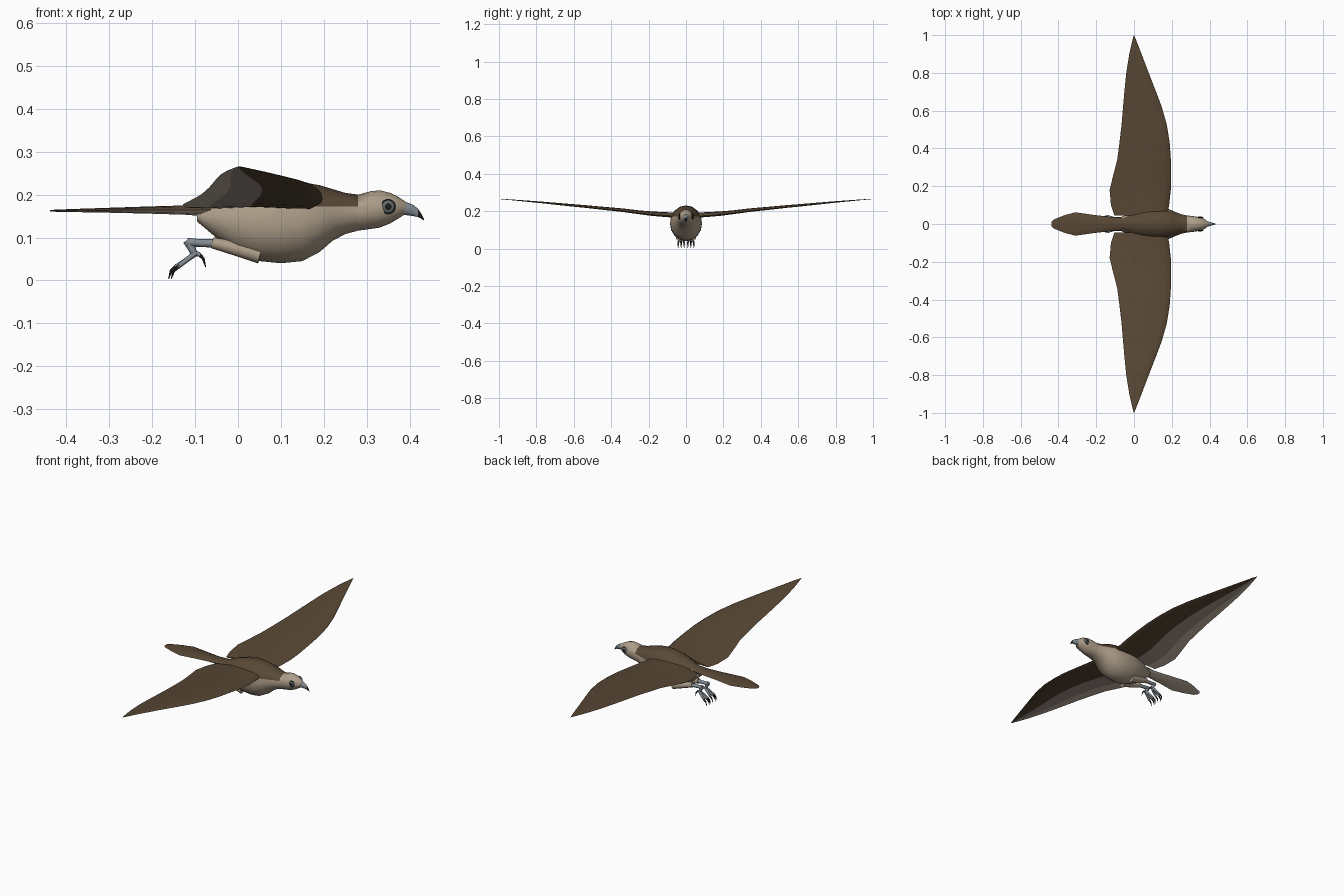
import bpy, bmesh, math
from mathutils import Vector

if bpy.data.objects.get("Cube"):
    bpy.data.objects.remove(bpy.data.objects["Cube"], do_unlink=True)


def material(name, r, g, b):
    m = bpy.data.materials.new(name)
    m.use_nodes = True
    m.diffuse_color = (r, g, b, 1)
    m.node_tree.nodes["Principled BSDF"].inputs["Base Color"].default_value = (r, g, b, 1)
    return m


CREAM = material("cream feathers", .42, .34, .25)
PALE = material("pale under feathers", .60, .50, .39)
BROWN = material("brown feathers", .10, .065, .036)
GREY = material("grey flight feathers", .38, .31, .27)
SKIN = material("blue grey skin", .23, .265, .295)
BLACK = material("black claw", .012, .012, .012)
IRIS = material("grey iris", .13, .15, .155)


def finish(name, bm, mats, mirror=False, angle=50):
    bmesh.ops.recalc_face_normals(bm, faces=bm.faces)
    mesh = bpy.data.meshes.new(name)
    bm.to_mesh(mesh)
    bm.free()
    ob = bpy.data.objects.new(name, mesh)
    bpy.context.collection.objects.link(ob)
    for m in mats:
        mesh.materials.append(m)
    if mirror:
        ob.modifiers.new("Mirror", "MIRROR").use_axis = (False, True, False)
    bpy.ops.object.select_all(action="DESELECT")
    bpy.context.view_layer.objects.active = ob
    ob.select_set(True)
    bpy.ops.object.shade_smooth_by_angle(angle=math.radians(angle))
    return ob


def loft(bm, rings, rule=None):
    """Skin closed rings of equal length; rule(i) gives the material of side i."""
    rows = [[bm.verts.new(p) for p in ring] for ring in rings]
    n = len(rows[0])
    for a, b in zip(rows, rows[1:]):
        for i in range(n):
            j = (i + 1) % n
            f = bm.faces.new((a[i], a[j], b[j], b[i]))
            f.material_index = rule(i) if rule else 0
    bm.faces.new(rows[0])
    bm.faces.new(rows[-1])


def oval(x, low, high, half, n=16):
    return [(x, half * math.cos(t), (low + high) / 2 + (high - low) / 2 * math.sin(t))
            for t in (math.tau * i / n for i in range(n))]


def tube(bm, path, mat=0, n=8):
    """Tapered limb through (x, y, z, radius) points."""
    rings = []
    pts = [Vector(p[:3]) for p in path]
    for k, p in enumerate(pts):
        d = pts[min(k + 1, len(pts) - 1)] - pts[max(k - 1, 0)]
        q = d.to_track_quat("Z", "Y")
        r = path[k][3]
        rings.append([p + q @ Vector((r * math.cos(math.tau * i / n),
                                      r * math.sin(math.tau * i / n), 0)) for i in range(n)])
    loft(bm, rings, lambda i: mat)


# Body and head: x, belly height, back height, half width
stations = [(-.095, .137, .166, .022), (-.05, .099, .188, .045), (0, .062, .210, .066),
            (.05, .045, .224, .080), (.10, .040, .231, .086), (.15, .045, .229, .085),
            (.19, .066, .222, .077), (.22, .092, .213, .064), (.25, .108, .204, .052),
            (.28, .116, .200, .045), (.31, .120, .208, .042), (.33, .123, .210, .039),
            (.355, .133, .204, .035), (.375, .145, .194, .025), (.39, .155, .184, .014)]
bm = bmesh.new()
loft(bm, [oval(*s) for s in stations])
for co, no in (((0, 0, .172), (0, 0, 1)), ((.28, 0, 0), (1, 0, 0))):
    bmesh.ops.bisect_plane(bm, geom=bm.verts[:] + bm.edges[:] + bm.faces[:],
                           plane_co=co, plane_no=no)
for f in bm.faces:
    c = f.calc_center_median()
    f.material_index = int(c.z > .172 and c.x < .28)
finish("body", bm, (CREAM, BROWN))

# Tail fan, brown above and pale below
bm = bmesh.new()
loft(bm, [oval(-.06, .148, .182, .032, 8), oval(-.12, .153, .175, .037, 8),
          oval(-.22, .156, .172, .049, 8), oval(-.31, .158, .169, .062, 8),
          oval(-.37, .159, .167, .046, 8), oval(-.425, .160, .165, .024, 8),
          oval(-.438, .161, .164, .012, 8)],
     lambda i: int(i < 4))
finish("tail", bm, (PALE, BROWN), angle=80)

# Wings: y, trailing x, leading x, height, thickness
wing = [(.045, -.104, .176, .174, .028), (.10, -.122, .186, .176, .027),
        (.18, -.129, .195, .182, .024), (.25, -.112, .197, .190, .021),
        (.34, -.089, .195, .202, .019), (.43, -.077, .189, .211, .017),
        (.525, -.066, .174, .221, .015), (.62, -.058, .147, .230, .013),
        (.70, -.051, .117, .238, .011), (.80, -.041, .078, .248, .008),
        (.90, -.025, .040, .257, .005), (.97, -.009, .013, .263, .003),
        (1.0, -.001, .001, .265, .001)]
# Chord fraction from the leading edge, height in thicknesses
foil = [(0, 0), (.03, .33), (.12, .6), (.35, .68), (.6, .45), (.85, .08), (1, -.2),
        (.8, -.22), (.5, -.12), (.2, -.28), (.05, -.3)]
bm = bmesh.new()
loft(bm, [[(lead + (trail - lead) * u, y, z + t * v) for u, v in foil]
          for y, trail, lead, z, t in wing],
     lambda i: {6: 2, 7: 1}.get(i, 0))
finish("wings", bm, (BROWN, GREY, PALE), mirror=True)

# Thighs
bm = bmesh.new()
tube(bm, [(.052, .034, .059, .020), (0, .032, .073, .017), (-.06, .028, .088, .013)], n=12)
finish("thighs", bm, (CREAM,), mirror=True)

# Shanks, toes and claws
bm = bmesh.new()
tube(bm, [(-.05, .028, .086, .010), (-.085, .027, .087, .009), (-.118, .026, .089, .010)])
tube(bm, [(-.120, .026, .093, .009), (-.108, .026, .075, .009), (-.100, .026, .058, .008)])
for spread in (-.016, 0, .016):
    y = .026 + spread
    reach = 0 if spread else -.006
    tube(bm, [(-.098, .026, .064, .007), (-.118, .026 + spread * .6, .049, .006),
              (-.140 + reach, y, .031, .005)])
    tube(bm, [(-.136 + reach, y, .035, .0045), (-.150 + reach, y, .022, .0035),
              (-.156 + reach, y, .003, .0008)], 1)
tube(bm, [(-.104, .026, .064, .007), (-.088, .026, .060, .005)])
tube(bm, [(-.092, .026, .062, .0045), (-.081, .026, .051, .0035), (-.075, .026, .030, .0008)], 1)
finish("feet", bm, (SKIN, BLACK), mirror=True)

# Hooked beak with a dark tip
bm = bmesh.new()
loft(bm, [oval(.380, .152, .187, .018, 10), oval(.396, .151, .182, .012, 10),
          oval(.410, .149, .176, .008, 10), oval(.420, .147, .167, .005, 10),
          oval(.428, .143, .155, .003, 10), oval(.433, .140, .144, .001, 10)])
for f in bm.faces:
    f.material_index = int(f.calc_center_median().x > .416)
finish("beak", bm, (SKIN, BLACK))

# Eyes: black rim, grey iris and pupil
for name, radius, depth, mat in (("eye_rims", .018, .034, BLACK), ("irises", .0145, .0355, IRIS),
                                 ("pupils", .009, .037, BLACK)):
    bm = bmesh.new()
    bmesh.ops.create_uvsphere(bm, u_segments=16, v_segments=8, radius=radius)
    bmesh.ops.scale(bm, vec=(1, .004 / radius, 1), verts=bm.verts)
    bmesh.ops.translate(bm, vec=(.350, depth, .172), verts=bm.verts)
    finish(name, bm, (mat,), mirror=True)
